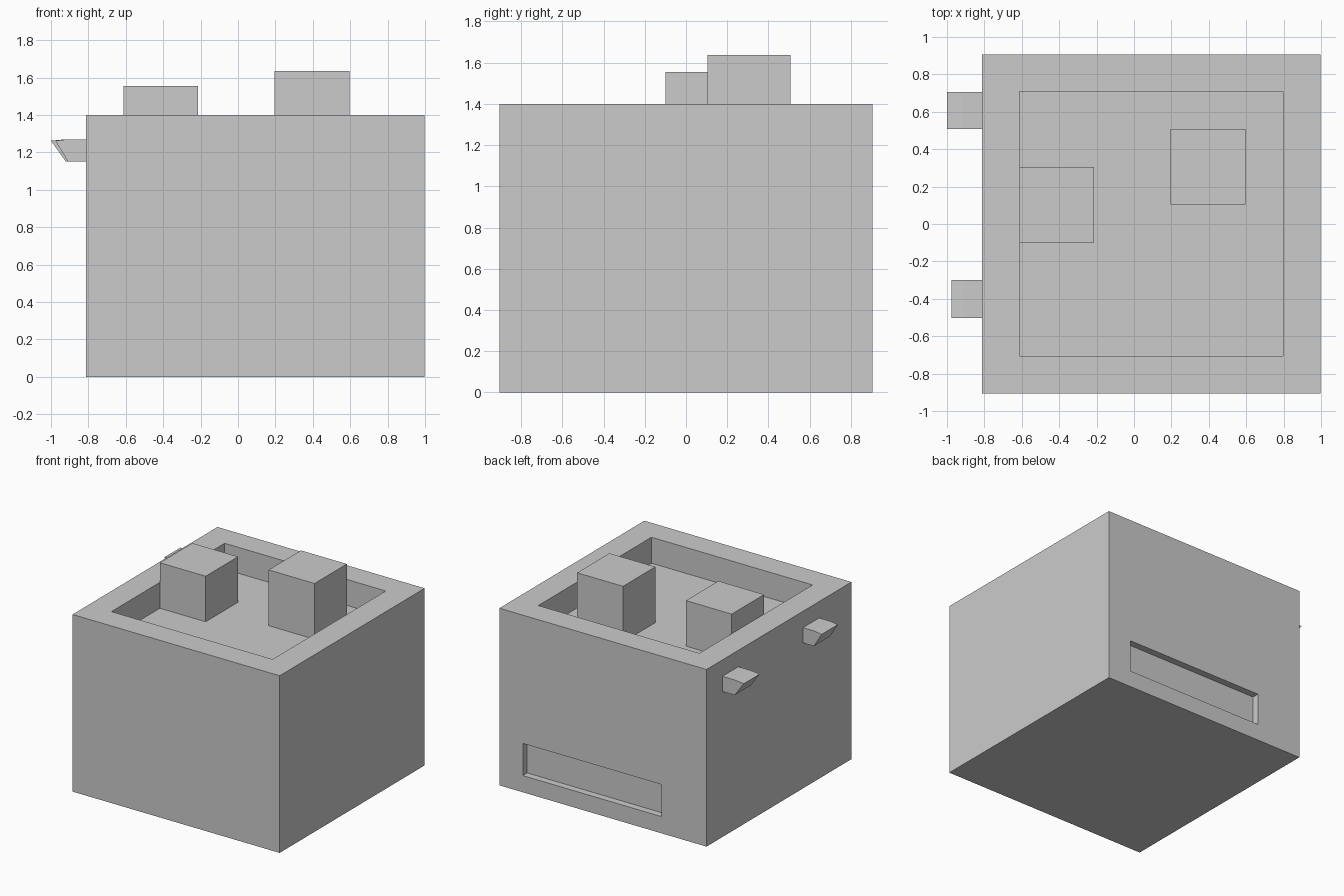
import bpy

if "Cube" in bpy.data.objects:
    bpy.data.objects.remove(bpy.data.objects["Cube"])


def prism(name, profile, y0, y1):
    """Extrude an (x, z) profile along y."""
    n = len(profile)
    verts = [(x, y, z) for y in (y0, y1) for x, z in profile]
    faces = [list(range(n)), list(range(2 * n - 1, n - 1, -1))]
    faces += [[(i + 1) % n, i, n + i, n + (i + 1) % n] for i in range(n)]
    mesh = bpy.data.meshes.new(name)
    mesh.from_pydata(verts, [], faces)
    obj = bpy.data.objects.new(name, mesh)
    bpy.context.collection.objects.link(obj)
    return obj


def box(name, x, y, z):
    return prism(name, [(x[0], z[0]), (x[1], z[0]), (x[1], z[1]), (x[0], z[1])], *y)


def carve(target, cutter):
    """Cut a recess, bake it in and discard the cutter."""
    mod = target.modifiers.new("recess", 'BOOLEAN')
    mod.operation = 'DIFFERENCE'
    mod.solver = 'EXACT'
    mod.object = cutter
    bpy.context.view_layer.objects.active = target
    bpy.ops.object.modifier_apply(modifier=mod.name)
    bpy.data.objects.remove(cutter)


FLOOR = 1.195

# Main block with sunken roof and shallow slot in the back
body = box("building_body", (-0.813, 0.998), (-0.905, 0.905), (0, 1.4))
carve(body, box("roof_cutter", (-0.613, 0.796), (-0.705, 0.708), (FLOOR, 1.6)))
carve(body, box("slot_cutter", (-0.42, 0.793), (0.85, 1.1), (0.132, 0.386)))

# Rooftop blocks
box("roof_block_low", (-0.613, -0.213), (-0.1, 0.305), (FLOOR, 1.555))
box("roof_block_tall", (0.195, 0.596), (0.105, 0.508), (FLOOR, 1.636))

# Wedge-ended brackets on the left wall
for name, tip, heel, y0, y1 in (("bracket_back", -1.0, -0.92, 0.507, 0.706),
                                ("bracket_front", -0.977, -0.908, -0.502, -0.3)):
    prism(name, [(-0.813, 1.15), (-0.813, 1.27), (heel, 1.27),
                 (tip, 1.262), (heel, 1.15)], y0, y1)
